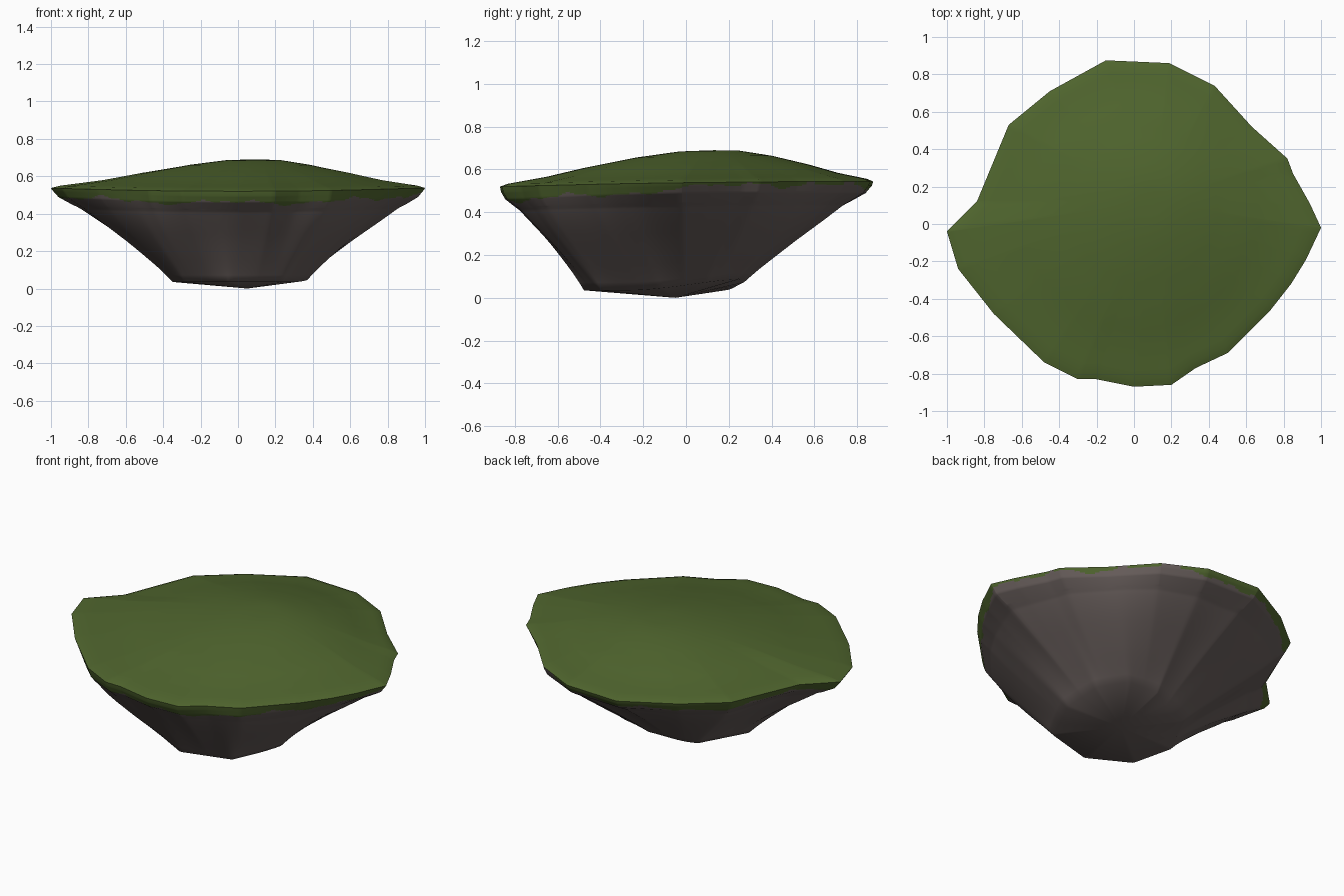
import bpy, bmesh, math
from mathutils import Vector

if "Cube" in bpy.data.objects:
    bpy.data.objects.remove(bpy.data.objects["Cube"])

# Outlines seen from above: grassy rim and rock foot
RIM = [(1, -.02), (.94, .11), (.85, .27), (.82, .35), (.63, .52), (.43, .74), (.19, .86),
       (-.15, .875), (-.45, .71), (-.67, .53), (-.84, .12), (-1, -.04), (-.94, -.24),
       (-.75, -.48), (-.48, -.74), (-.30, -.83), (-.20, -.83), (0, -.87), (.20, -.86),
       (.33, -.77), (.50, -.69), (.73, -.46), (.84, -.32), (.92, -.19)]
FOOT = [(.37, -.12), (.35, .10), (.24, .24), (.06, .27), (-.2, .17), (-.35, -.1),
        (-.29, -.35), (-.05, -.48), (.24, -.4)]


def on_outline(poly, a):
    """Point where a ray from the origin at angle a meets the outline."""
    d = Vector((math.cos(a), math.sin(a)))
    for p, q in zip(poly, poly[1:] + poly[:1]):
        p, q = Vector(p), Vector(q)
        cp, cq = d.cross(p), d.cross(q)
        if cp * cq <= 0 and (p + q).dot(d) > 0 and cp != cq:
            return p.lerp(q, cp / (cp - cq))
    return d * .5


def material(name, rgb):
    m = bpy.data.materials.new(name)
    m.diffuse_color = (*rgb, 1)
    m.use_nodes = True
    m.node_tree.nodes["Principled BSDF"].inputs["Base Color"].default_value = m.diffuse_color
    return m


def interp(table, t):
    for (a, za), (b, zb) in zip(table, table[1:]):
        if t <= b:
            return za + (zb - za) * (t - a) / (b - a)
    return table[-1][1]


angles = sorted({round(math.atan2(y, x), 4) for x, y in RIM} |
                {round(-math.pi + (i + .37) * math.tau / 200, 4) for i in range(200)})

bm = bmesh.new()
rings = []

# Rock flank: foot outline blended to the rim outline, fuller on the diagonals
flank = [(0, .035), (.12, .11), (.4, .255), (.78, .42), (.95, .475), (1, .51)]
for t in [0, .06, .12, .2, .3, .4, .5, .6, .68] + [.74 + .01 * i for i in range(27)]:
    ring = []
    for a in angles:
        p = on_outline(FOOT, a).lerp(on_outline(RIM, a), t)
        p *= 1 + .10 * math.sin(2 * a) ** 2 * math.sin(math.pi * t ** .8) - .006 * t * t
        z = interp(flank, t) + .015 * t * math.sin(a)
        z += .05 * (1 - t) ** 3 * max(0, math.cos(a - .8)) ** 2     # foot slants up at back right
        z += .018 * t ** 4 * math.cos(a) ** 2                       # thin pointed side tips
        ring.append(bm.verts.new((p.x, p.y, z)))
    rings.append(ring)

# Grass dome: rim outline shrinking and rounding towards the summit
summit = Vector((.1, .13))
dome = [(0, .69), (.16, .686), (.36, .66), (.6, .615), (.78, .575), (.96, .545), (1, .532)]
for s in (1, .985, .96, .91, .86, .78, .69, .6, .52, .44, .36, .26, .16, .08):
    ring = []
    for a in angles:
        circle = Vector((math.cos(a), math.sin(a))) * .88
        p = summit.lerp(on_outline(RIM, a).lerp(circle, min(1, 1.6 * (1 - s))), s)
        z = interp(dome, s) + .012 * s * math.sin(a) + .006 * s * math.cos(a) ** 2
        ring.append(bm.verts.new((p.x, p.y, z)))
    rings.append(ring)

n = len(angles)
for lo, hi in zip(rings, rings[1:]):
    for i in range(n):
        j = (i + 1) % n
        bm.faces.new((lo[i], lo[j], hi[j], hi[i]))
foot_tip = bm.verts.new((.05, -.05, 0))
top_tip = bm.verts.new((summit.x, summit.y, .69))
for i in range(n):
    j = (i + 1) % n
    bm.faces.new((foot_tip, rings[0][j], rings[0][i]))
    bm.faces.new((top_tip, rings[-1][i], rings[-1][j]))

# Soften the flank and foot facets, keeping the rim
soft = [v for ring in rings[1:18] for v in ring]
for _ in range(3):
    bmesh.ops.smooth_vert(bm, verts=soft, factor=.5, use_axis_x=True, use_axis_y=True,
                          use_axis_z=True)
bm.normal_update()

# Ragged turf edge: grass above a wavy height, nearly bare rock at back right
for f in bm.faces:
    c = f.calc_center_median()
    a = math.atan2(c.y, c.x)
    edge = .476 + .018 * math.sin(a) + .016 * math.cos(a) ** 2
    edge += .010 * math.sin(7 * a + .5) + .007 * math.sin(17 * a + 1) + .004 * math.sin(41 * a)
    edge += .035 * max(0, math.cos(min(1.6, 1.3 * abs(a - .75))))
    f.material_index = 1 if c.z > edge or f.normal.z > .3 else 0

mesh = bpy.data.meshes.new("floating_island")
bm.to_mesh(mesh)
bm.free()
mesh.materials.append(material("grey brown rock", (.138, .112, .106)))
mesh.materials.append(material("moss green grass", (.079, .13, .027)))
island = bpy.data.objects.new("floating_island", mesh)
bpy.context.collection.objects.link(island)
bpy.context.view_layer.objects.active = island
island.select_set(True)
bpy.ops.object.shade_smooth_by_angle(angle=math.radians(60))
